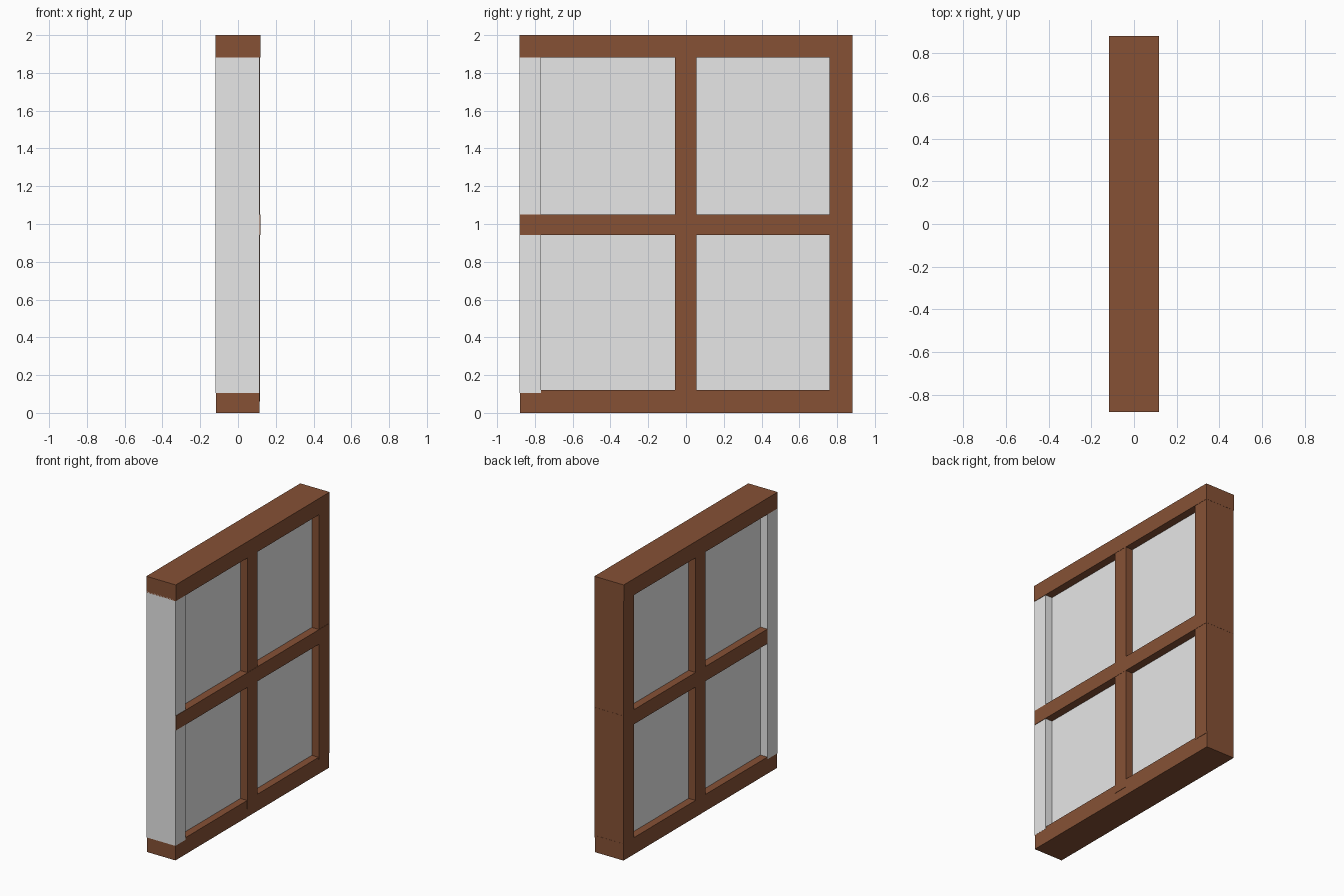
import bpy

if "Cube" in bpy.data.objects:
    bpy.data.objects.remove(bpy.data.objects["Cube"])


def material(name, rgb):
    m = bpy.data.materials.new(name)
    m.diffuse_color = (*rgb, 1.0)
    m.use_nodes = True
    m.node_tree.nodes["Principled BSDF"].inputs["Base Color"].default_value = m.diffuse_color
    return m


BROWN = material("brown wood", (0.24, 0.083, 0.036))
GREY = material("light grey", (0.8, 0.8, 0.8))


def box(name, x, y, z, mat):
    """Box spanning the given (min, max) ranges."""
    bpy.ops.mesh.primitive_cube_add(size=1)
    o = bpy.context.object
    o.name = name
    for v in o.data.vertices:
        v.co = [lo + (c + 0.5) * (hi - lo) for c, (lo, hi) in zip(v.co, (x, y, z))]
    o.data.materials.append(mat)
    return o


W = 0.882  # half width of the window

# Outer frame
box("top_rail", (-0.118, 0.118), (-W, W), (1.882, 2.0), BROWN)
box("bottom_rail", (-0.116, 0.114), (-W + 0.002, W), (0.0, 0.121), BROWN)
box("right_stile", (-0.117, 0.116), (0.761, W - 0.001), (0.106, 1.89), BROWN)
box("left_stile", (-0.118, 0.115), (-W, -0.768), (0.106, 1.89), GREY)

# Cross bars
box("middle_rail", (-0.116, 0.118), (-W + 0.002, W), (0.943, 1.049), BROWN)
box("mullion", (-0.1165, 0.1165), (-0.058, 0.056), (0.06, 1.94), BROWN)

# Four glass panes, recessed on both sides
for row, z in (("lower", (0.1, 0.96)), ("upper", (1.03, 1.9))):
    for side, y in (("left", (-0.80, -0.04)), ("right", (0.04, 0.80))):
        box(f"{row}_{side}_pane", (-0.06, 0.06), y, z, GREY)
